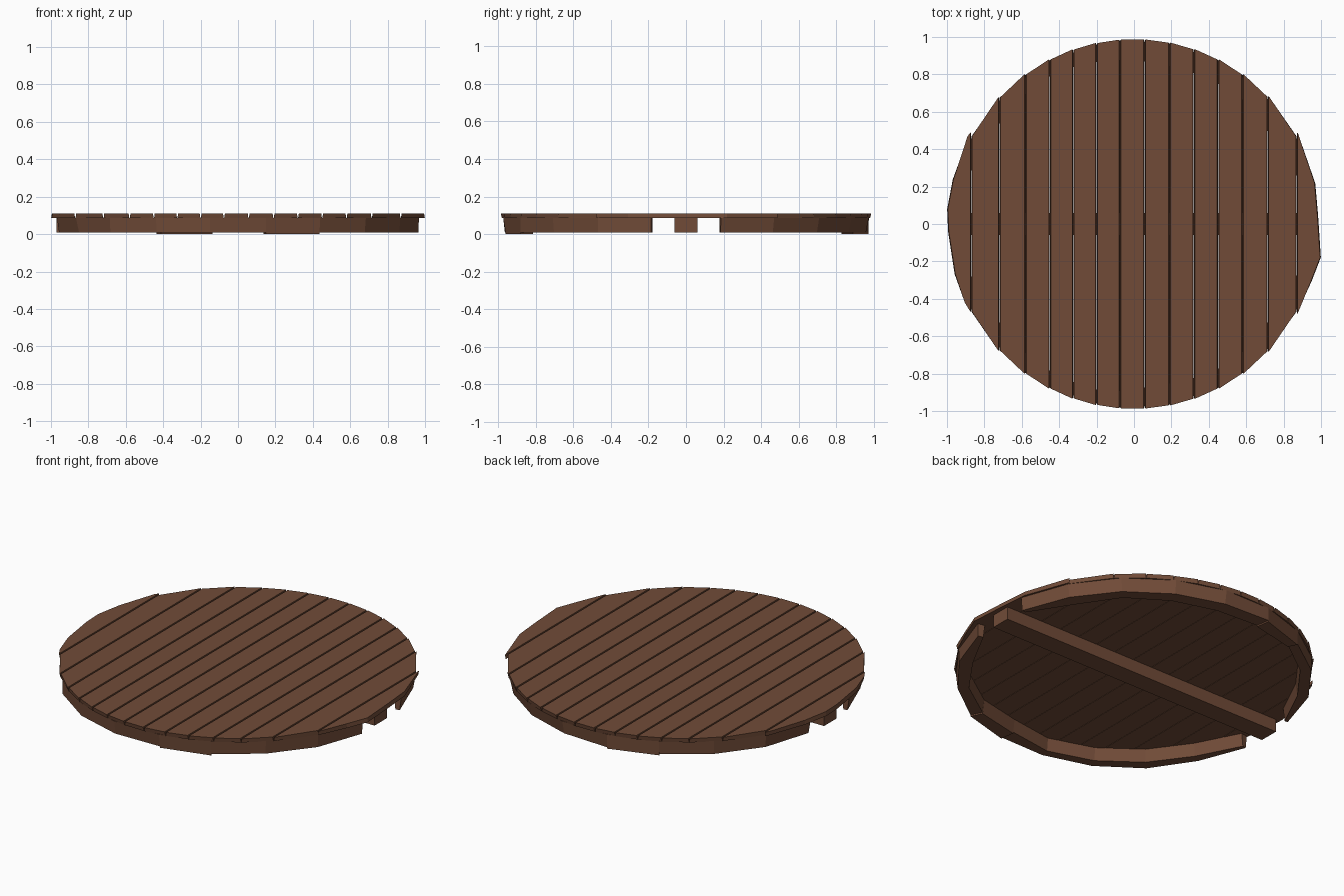
import bpy, bmesh, math, random

if "Cube" in bpy.data.objects:
    bpy.data.objects.remove(bpy.data.objects["Cube"])

random.seed(4)
wood = bpy.data.materials.new("brown wood")
wood.diffuse_color = (0.165, 0.071, 0.039, 1)
wood.use_nodes = True
wood.node_tree.nodes["Principled BSDF"].inputs["Base Color"].default_value = wood.diffuse_color


def loft(name, bottom, top):
    """Solid between two point loops of equal length."""
    bm = bmesh.new()
    b = [bm.verts.new(p) for p in bottom]
    t = [bm.verts.new(p) for p in top]
    n = len(b)
    bm.faces.new(b[::-1])
    bm.faces.new(t)
    for i in range(n):
        j = (i + 1) % n
        bm.faces.new((b[i], b[j], t[j], t[i]))
    bmesh.ops.recalc_face_normals(bm, faces=bm.faces)
    me = bpy.data.meshes.new(name)
    bm.to_mesh(me)
    bm.free()
    me.materials.append(wood)
    ob = bpy.data.objects.new(name, me)
    bpy.context.collection.objects.link(ob)
    return ob


def plank(name, outline):
    """Plank with slightly narrowed top, leaving a groove to its neighbour."""
    cx = sum(p[0] for p in outline) / len(outline)

    def ring(z, inset, s):
        return [(x - math.copysign(inset, x - cx), y * s, z) for x, y in outline]
    loft(name, ring(0.085, 0.001, 0.992), ring(0.11, 0.005, 0.998))


# Deck planks running front to back, clipped to the round outline
edges = [-0.87, -0.72, -0.58, -0.45, -0.325, -0.2, -0.075,
         0.057, 0.19, 0.32, 0.45, 0.58, 0.715, 0.87]
R = 0.99
for i, (a, b) in enumerate(zip(edges, edges[1:])):
    ya, yb = math.sqrt(R * R - a * a), math.sqrt(R * R - b * b)
    plank(f"deck_plank_{i + 1}", [(a, -ya), (b, -yb), (b, yb), (a, ya)])

# Rounded outermost planks
plank("left_edge_plank", [(-0.87, 0.49), (-0.885, 0.47), (-0.97, 0.24), (-1.0, 0.08),
                          (-0.995, -0.04), (-0.96, -0.27), (-0.90, -0.42), (-0.87, -0.47)])
plank("right_edge_plank", [(0.87, -0.48), (0.95, -0.31), (1.0, -0.18),
                           (0.985, 0.05), (0.97, 0.22), (0.87, 0.49)])

# Rough-hewn rim boards below the deck, open at both ends of the cross beam
GAP = math.asin(0.185 / 0.98)
COUNT = 9
for side, start in (("back", GAP), ("front", math.pi + GAP)):
    step = (math.pi - 2 * GAP) / COUNT
    inner = [random.uniform(0.88, 0.93) for _ in range(COUNT + 1)]
    inner[0] = inner[-1] = 0.95
    foot = [random.uniform(0.965, 0.985) for _ in range(COUNT + 1)]
    for k in range(COUNT):
        a, b = start + k * step, start + (k + 1) * step
        low = 0.0 if k == 5 else 0.008

        def ring(r, z):
            return [(rad * math.cos(t), rad * math.sin(t), z)
                    for rad, t in zip(r, (a, b, b, a))]
        loft(f"{side}_rim_board_{k + 1}",
             ring((foot[k], foot[k + 1], inner[k + 1], inner[k]), low),
             ring((0.985, 0.985, inner[k + 1] - 0.01, inner[k] - 0.01), 0.087))

# Cross beam under the deck
x0, x1, w = -0.97, 0.96, 0.06
rect = [(x0, -w), (x1, -w), (x1, w), (x0, w)]
loft("cross_beam", [(x, y, 0.008) for x, y in rect], [(x, y, 0.087) for x, y in rect])
